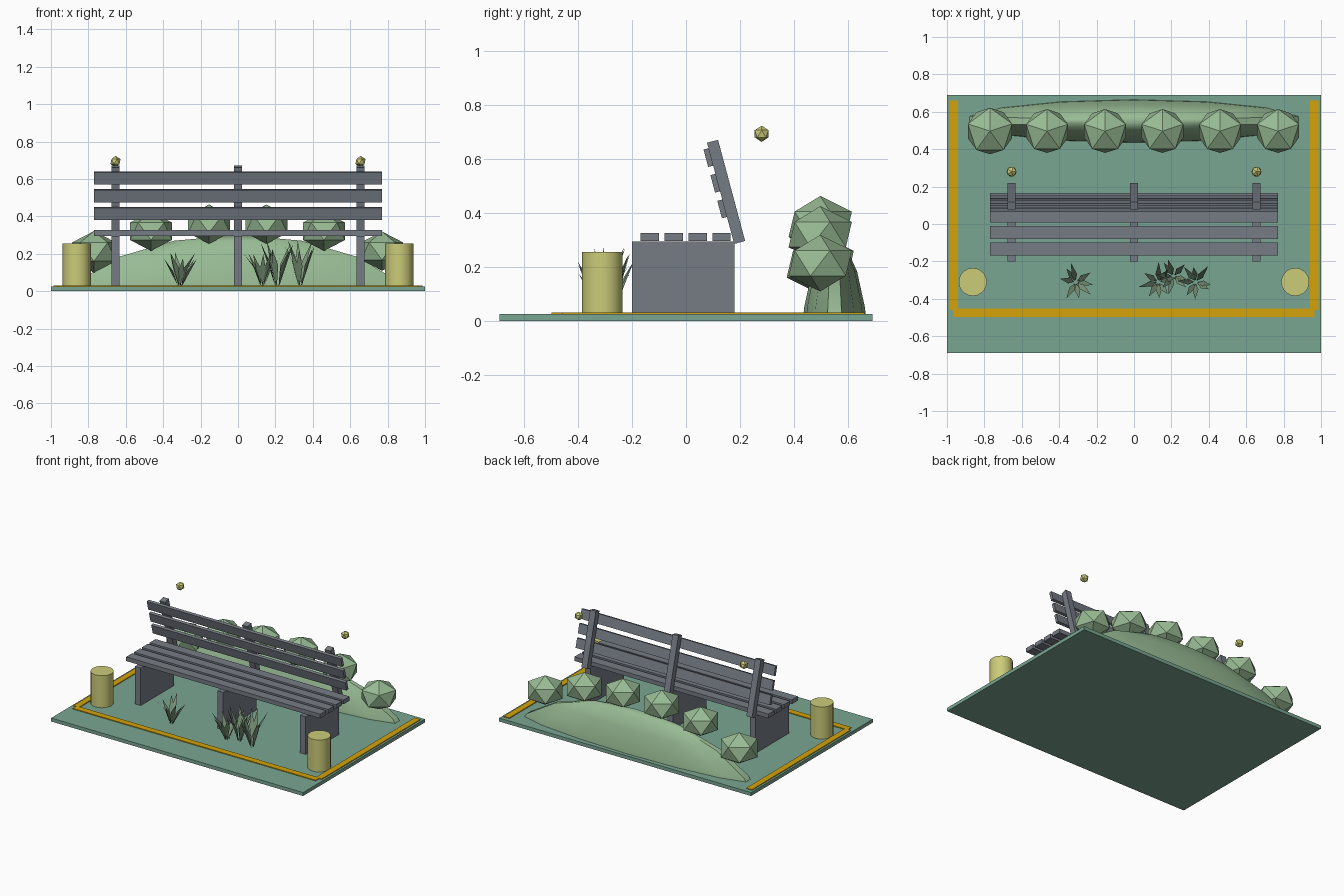
import bpy, bmesh, math, random
from mathutils import Matrix, Vector

if "Cube" in bpy.data.objects:
    bpy.data.objects.remove(bpy.data.objects["Cube"])

random.seed(4)


def material(name, rgb):
    m = bpy.data.materials.new(name)
    lin = [((c / 255 + 0.055) / 1.055) ** 2.4 for c in rgb]
    m.diffuse_color = (*lin, 1)
    m.use_nodes = True
    m.node_tree.nodes["Principled BSDF"].inputs["Base Color"].default_value = m.diffuse_color
    return m


TEAL = material("ground teal", (122, 166, 146))
GOLD = material("edge gold", (212, 164, 10))
GREY = material("bench grey", (118, 124, 133))
LEAF = material("bush green", (152, 187, 148))
HILL = material("mound green", (152, 187, 148))
BLADE = material("grass green", (124, 150, 122))
STONE = material("bollard yellow", (204, 204, 122))


def finish(name, bm, mat, smooth=False):
    me = bpy.data.meshes.new(name)
    bm.to_mesh(me)
    bm.free()
    me.materials.append(mat)
    ob = bpy.data.objects.new(name, me)
    bpy.context.collection.objects.link(ob)
    if smooth:
        bpy.ops.object.select_all(action='DESELECT')
        ob.select_set(True)
        bpy.context.view_layer.objects.active = ob
        bpy.ops.object.shade_smooth_by_angle(angle=math.radians(40))
    return ob


def box(name, loc, size, mat, tilt=0):
    bm = bmesh.new()
    bmesh.ops.create_cube(bm, size=1, matrix=Matrix.Translation(loc)
                          @ Matrix.Rotation(tilt, 4, 'X') @ Matrix.Diagonal((*size, 1)))
    return finish(name, bm, mat)


def ball(name, loc, scale, mat, turn=0):
    bm = bmesh.new()
    bmesh.ops.create_icosphere(bm, subdivisions=1, radius=1, matrix=Matrix.Translation(loc)
                               @ Matrix.Diagonal((*scale, 1)) @ Matrix.Rotation(turn, 4, 'Z'))
    return finish(name, bm, mat)


# ground slab and painted edge strips
G = 0.025
box("ground_slab", (0, 0, G / 2), (2, 1.38, G), TEAL)
for s in (-1, 1):
    box("edge_strip_side", (s * 0.963, 0.1, G + 0.002), (0.045, 1.12, 0.008), GOLD)
box("edge_strip_front", (0, -0.475, G + 0.002), (1.93, 0.045, 0.008), GOLD)

# bench supports, leaning back posts
TILT = math.radians(15)
for x in (-0.655, 0, 0.655):
    box("bench_support", (x, -0.01, 0.16), (0.045, 0.38, 0.27), GREY)
    box("back_post", (x, 0.1485, 0.478), (0.045, 0.042, 0.388), GREY, TILT)
# seat and back slats
for i in range(4):
    box("seat_slat", (0, -0.134 + i * 0.0885, 0.311), (1.54, 0.068, 0.03), GREY)
for i in range(3):
    z = 0.415 + i * 0.095
    box("back_slat", (0, 0.178 - (z - 0.285) * 0.268 - 0.009, z), (1.54, 0.02, 0.067), GREY, TILT)

# bollards and floating lamps
for s in (-1, 1):
    bm = bmesh.new()
    bmesh.ops.create_cone(bm, cap_ends=True, segments=20, radius1=0.075, radius2=0.075, depth=0.23,
                          matrix=Matrix.Translation((s * 0.862, -0.31, 0.14)))
    finish("bollard", bm, STONE, True)
    ball("lamp_bulb", (s * 0.655, 0.28, 0.693), (0.03, 0.03, 0.03), STONE)

# mound behind the bench: flattened sphere cut at the ground
bm = bmesh.new()
bmesh.ops.create_uvsphere(bm, u_segments=14, v_segments=9, radius=1,
                          matrix=Matrix.Translation((0, 0.55, -0.2)) @ Matrix.Diagonal((1.02, 0.13, 0.5, 1)))
bmesh.ops.bisect_plane(bm, geom=bm.verts[:] + bm.edges[:] + bm.faces[:], plane_co=(0, 0, 0.02),
                       plane_no=(0, 0, 1), clear_inner=True)
finish("mound", bm, HILL, True)

# row of bushes following an arch
for x, z, r in ((-0.77, 0.21, 0.139), (-0.465, 0.32, 0.131), (-0.155, 0.358, 0.131),
                (0.152, 0.358, 0.131), (0.46, 0.32, 0.131), (0.77, 0.214, 0.131)):
    ball("bush", (x, 0.497, z), (r, r, r * 0.8), LEAF, math.pi / 2)

# grass tufts of kite shaped blades
for cx, cy, h in ((-0.31, -0.31, 0.19), (0.13, -0.31, 0.2), (0.21, -0.28, 0.25), (0.33, -0.31, 0.25)):
    bm = bmesh.new()
    for k in range(8):
        a = k * math.tau / 8 + random.uniform(-0.3, 0.3)
        out, side = Vector((math.cos(a), math.sin(a), 0)), Vector((-math.sin(a), math.cos(a), 0))
        up = Vector((0, 0, h * random.uniform(0.75, 1)))
        base = Vector((cx, cy, G)) + out * 0.01
        mid = base + out * 0.03 + up * 0.55
        tip = base + out * random.uniform(0.07, 0.1) + up
        bm.faces.new([bm.verts.new(p) for p in (base, mid + side * 0.016, tip, mid - side * 0.016)])
    finish("grass_tuft", bm, BLADE)
